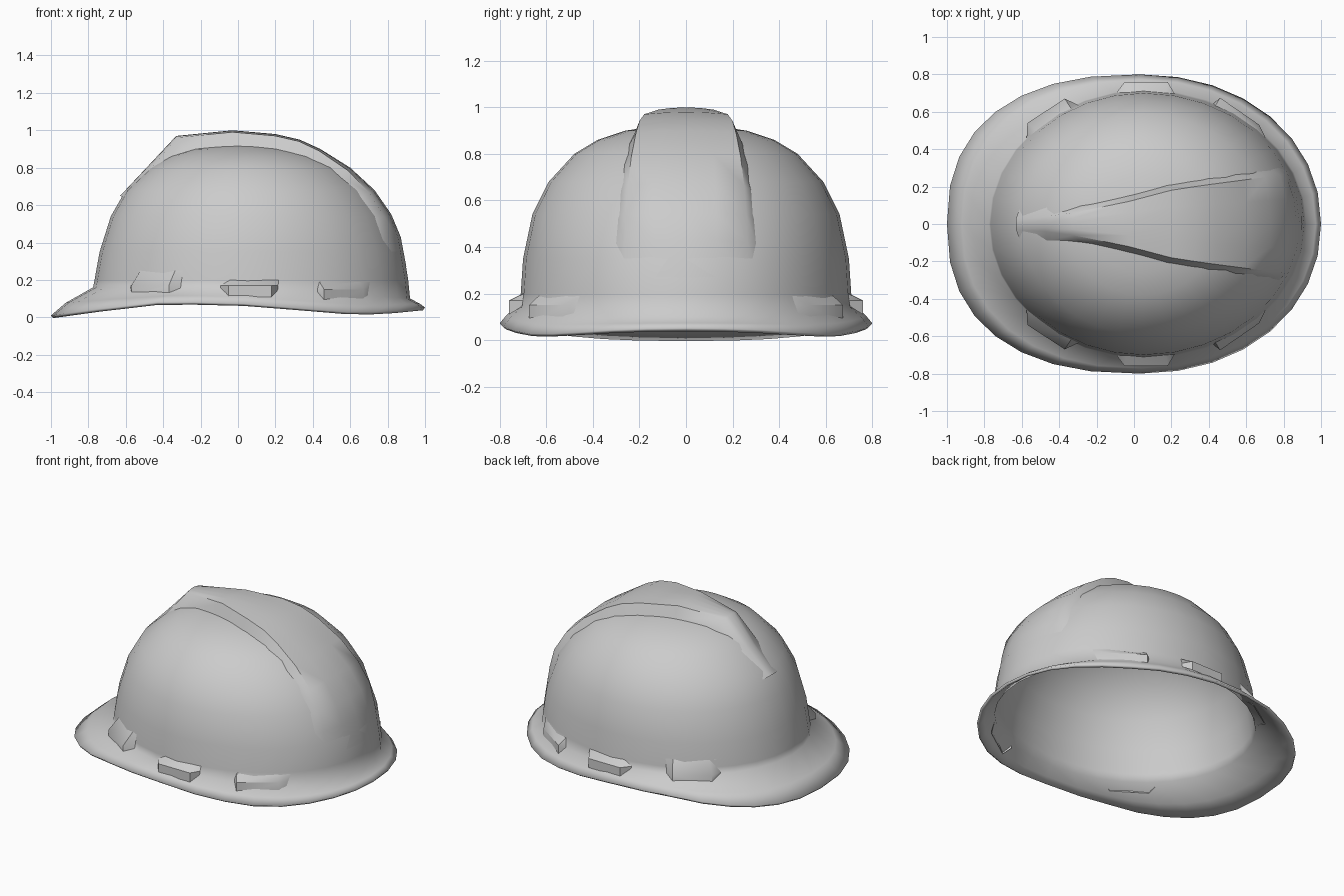
import bpy, bmesh, math
from mathutils import Vector
from mathutils.bvhtree import BVHTree

if "Cube" in bpy.data.objects:
    bpy.data.objects.remove(bpy.data.objects["Cube"])

SEG = 32
CX = 0.06


def finish(name, bm, angle=40):
    me = bpy.data.meshes.new(name)
    bm.to_mesh(me)
    ob = bpy.data.objects.new(name, me)
    bpy.context.collection.objects.link(ob)
    bpy.ops.object.select_all(action='DESELECT')
    ob.select_set(True)
    bpy.context.view_layer.objects.active = ob
    bpy.ops.object.shade_smooth_by_angle(angle=math.radians(angle))
    return ob


def interp(pts, x):
    for (x0, z0), (x1, z1) in zip(pts, pts[1:]):
        if x <= x1:
            return z0 + (z1 - z0) * max(0, (x - x0) / (x1 - x0))
    return pts[-1][1]


def oval(t, front, back, half, nf=2, nb=2, cx=CX):
    c, s = math.cos(t), math.sin(t)
    n = nf if c < 0 else nb
    ext = (cx - front) if c < 0 else (back - cx)
    return (cx + math.copysign(ext * abs(c) ** (2 / n), c),
            math.copysign(half * abs(s) ** (2 / n), s))


# shell: brim rings with varying height, then dome rings
rim_z = [(-1, .01), (-.75, .045), (-.4, .085), (0, .075), (.65, .022), (.85, .035), (1, .052)]
base_z = [(-.78, .16), (0, .155), (.5, .13), (.92, .1)]
dome = [(.2, -.767, .91, .71), (.35, -.74, .885, .70), (.54, -.68, .81, .66), (.68, -.60, .71, .59),
        (.8, -.47, .57, .48), (.86, -.37, .45, .38), (.9, -.25, .31, .26), (.92, -.1, .16, .13)]
angles = [2 * math.pi * i / SEG for i in range(SEG)]
rings = [[], [], []]
for t in angles:
    o = Vector((*oval(t, -1, 1, .8, 2.4, 2.1, .03), 0))
    o.z = interp(rim_z, o.x)
    b = Vector((*oval(t, -.775, .92, .717), 0))
    b.z = interp(base_z, b.x)
    m = b.lerp(o, .65)
    m.z = b.z + (o.z - b.z) * .55
    for ring, p in zip(rings, (o, m, b)):
        ring.append(p)
for z, f, bk, h in dome:
    rings.append([Vector((*oval(t, f, bk, h, cx=.05), z)) for t in angles])

bm = bmesh.new()
vr = [[bm.verts.new(p) for p in r] for r in rings]
for lo, hi in zip(vr, vr[1:]):
    for i in range(SEG):
        j = (i + 1) % SEG
        bm.faces.new((lo[i], lo[j], hi[j], hi[i]))
top = bm.verts.new((.03, 0, .927))
for i in range(SEG):
    bm.faces.new((vr[-1][i], vr[-1][(i + 1) % SEG], top))
bm.normal_update()
bvh = BVHTree.FromBMesh(bm)
shell = finish("helmet_shell", bm, 60)
mod = shell.modifiers.new("thickness", 'SOLIDIFY')
mod.thickness = .018
mod.offset = -1

# crown ridge: wedge panel, pointed at the front and widening to the rear
C = Vector((.02, 0, .3))


def on_dome(p):
    d = (Vector(p) - C).normalized()
    return bvh.ray_cast(C + d * 2, -d)[0]


def outside(p):
    p, h = Vector(p), on_dome(p)
    return p if (p - C).length > (h - C).length else h


stations = [(-.63, .65, .03, 0), (-.48, .81, .04, .01), (-.33, .97, .06, .01), (-.03, 1.0, .12, .01),
            (.2, .98, .18, .01), (.33, .95, .2, .01), (.44, .9, .215, .012), (.6, .8, .235, .02),
            (.73, .68, .25, .03), (.82, .55, .26, .04), (.87, .43, .265, .06), (.9, .27, .26, .09)]
bm = bmesh.new()
rows = []
for x, z, w, sag in stations:
    out = (Vector((x, 0, z)) - C).normalized()
    row = []
    for y, k in ((-w - .05, None), (-w, 1), (-w * .5, .25), (0, 0), (w * .5, .25), (w, 1), (w + .05, None)):
        p = Vector((x, y, z)) - out * sag * (1 if k is None else k)
        row.append(bm.verts.new(on_dome(p) if k is None else outside(p)))
    rows.append(row)
for a, b in zip(rows, rows[1:]):
    for i in range(6):
        bm.faces.new((a[i], b[i], b[i + 1], a[i + 1]))
bm.normal_update()
finish("crown_ridge", bm, 50)

# slot bosses where the brim meets the dome: three per side
bosses = [((-.1, .71), (-.05, .76), (.18, .76), (.22, .71), .17, .2, .11),
          ((-.60, .46), (-.57, .54), (-.37, .67), (-.31, .66), .17, .25, .11),
          ((.42, .64), (.46, .675), (.67, .53), (.71, .46), .15, .19, .06)]
bm = bmesh.new()
for side in (1, -1):
    for a, b, c, d, z_out, z_in, z_low in bosses:
        hi, lo, wall = [], [], []
        for q in (a, b, c, d):
            p = Vector((q[0], q[1] * side, z_in))
            dr = (p - Vector((CX, 0, z_in))).normalized()
            w = bvh.ray_cast(p + dr, -dr)[0]
            outer = q in (b, c)
            xy = p if outer else w
            hi.append(bm.verts.new((xy.x, xy.y, z_out)))
            lo.append(bm.verts.new((xy.x, xy.y, z_low if outer else z_low + .04)))
            wall.append(bm.verts.new(w))
        for i in range(3):
            bm.faces.new((lo[i], lo[i + 1], hi[i + 1], hi[i]))
            bm.faces.new((hi[i], hi[i + 1], wall[i + 1], wall[i]))
bmesh.ops.remove_doubles(bm, verts=bm.verts, dist=.0005)
for f in bm.faces:
    f.normal_update()
    m = f.calc_center_median()
    if f.normal.dot(Vector((m.x - CX, m.y, .3))) < 0:
        f.normal_flip()
finish("slot_bosses", bm, 40)
